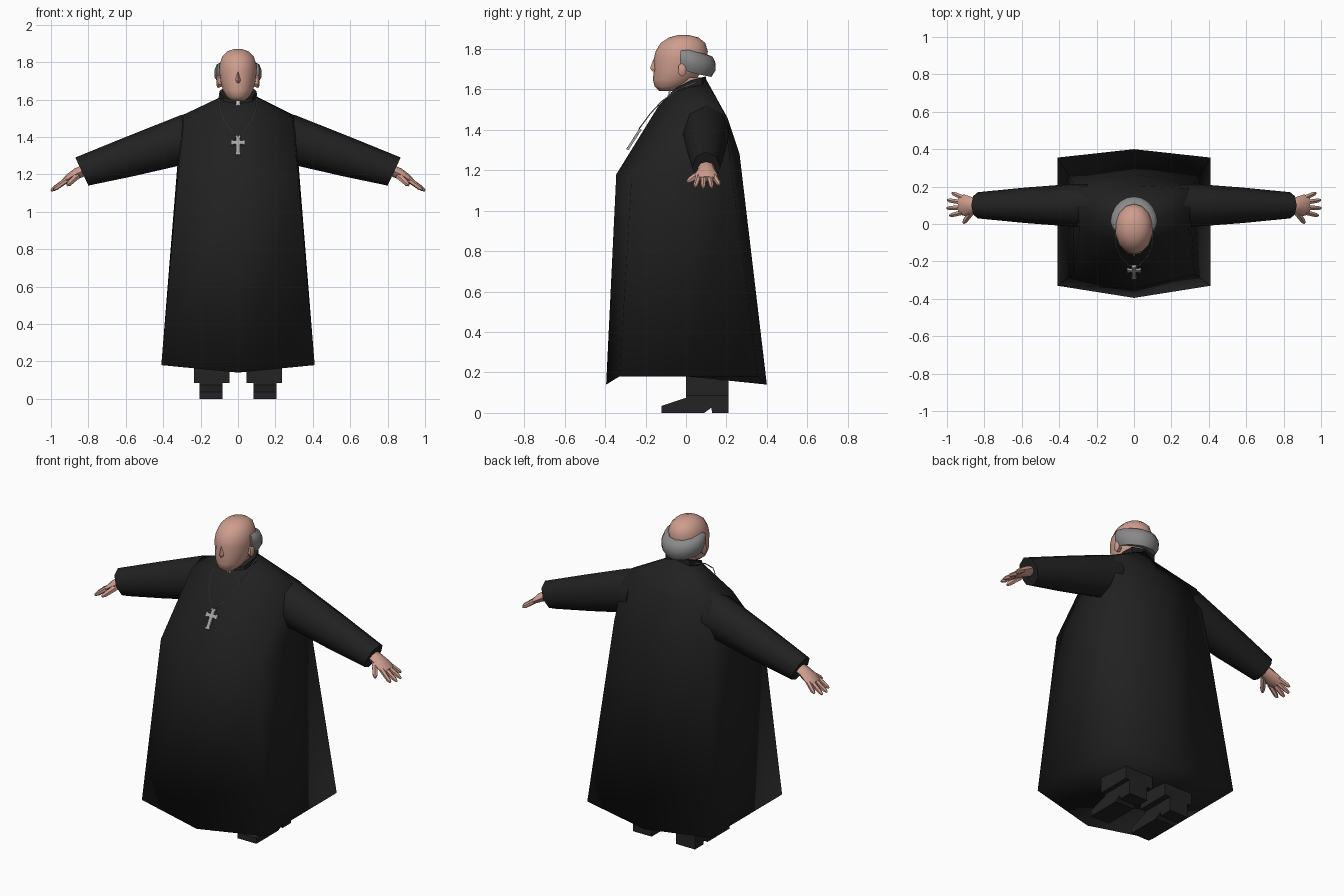
import bpy, bmesh, math
from mathutils import Vector as V

if "Cube" in bpy.data.objects:
    bpy.data.objects.remove(bpy.data.objects["Cube"])


def material(name, r, g, b):
    m = bpy.data.materials.new(name)
    m.diffuse_color = (r, g, b, 1)
    m.use_nodes = True
    m.node_tree.nodes["Principled BSDF"].inputs["Base Color"].default_value = m.diffuse_color
    return m


BLACK = material("robe black", 0.015, 0.015, 0.015)
SHOE = material("shoe black", 0.017, 0.017, 0.017)
SKIN = material("skin", 0.62, 0.34, 0.27)
GREY = material("hair grey", 0.25, 0.25, 0.25)
SILVER = material("silver", 0.38, 0.38, 0.38)
WHITE = material("collar white", 0.6, 0.6, 0.6)


def build(name, lofts, mat, angle=0, sx=1):
    """Skin each list of rings (closed, capped); sx=-1 mirrors in x."""
    bm = bmesh.new()
    for rings in lofts:
        vs = [[bm.verts.new((p[0] * sx, p[1], p[2])) for p in r] for r in rings]
        n = len(vs[0])
        for a, b in zip(vs, vs[1:]):
            for i in range(n):
                j = (i + 1) % n
                bm.faces.new((a[i], a[j], b[j], b[i]))
        bm.faces.new(vs[0])
        bm.faces.new(vs[-1])
    bmesh.ops.recalc_face_normals(bm, faces=bm.faces)
    me = bpy.data.meshes.new(name)
    bm.to_mesh(me)
    bm.free()
    me.materials.append(mat)
    ob = bpy.data.objects.new(name, me)
    bpy.context.collection.objects.link(ob)
    if angle:
        bpy.ops.object.select_all(action='DESELECT')
        ob.select_set(True)
        bpy.context.view_layer.objects.active = ob
        if angle >= 180:
            bpy.ops.object.shade_smooth()
        else:
            bpy.ops.object.shade_smooth_by_angle(angle=math.radians(angle))
    return ob


def ring(c, u, v, n):
    c, u, v = V(c), V(u), V(v)
    return [c + u * math.cos(2 * math.pi * i / n) + v * math.sin(2 * math.pi * i / n)
            for i in range(n)]


def finger(p0, p1, r0, r1):
    p0, p1 = V(p0), V(p1)
    d = (p1 - p0).normalized()
    side = d.cross(V((0, 0, 1))).normalized()
    up = side.cross(d)
    mid = p0.lerp(p1, 0.8)
    return [ring(p, up * r, side * r, 6) for p, r in ((p0, r0), (mid, (r0 + r1) / 2), (p1, r1 * 0.6))]


def box(c, hx, hy, hz):
    """hx, hy, hz: half-axis vectors."""
    c, hx, hy, hz = V(c), V(hx), V(hy), V(hz)
    return [[c + hx * a + hy * b + hz * s for a, b in ((-1, -1), (1, -1), (1, 1), (-1, 1))]
            for s in (-1, 1)]


def full(half):
    """Complete a half ring (front centre .. back centre) by mirroring in x."""
    return half + [(-x, y, z) for x, y, z in half[-2:0:-1]]


# Robe body: hem, belly, shoulders, neck
robe = [
    [(0, -.395, .14), (.41, -.33, .18), (.41, .01, .18), (.41, .355, .18), (0, .40, .14)],
    [(0, -.345, 1.18), (.325, -.27, 1.15), (.325, 0, 1.2), (.325, .22, 1.24), (0, .265, 1.28)],
    [(0, -.135, 1.52), (.29, -.03, 1.49), (.30, .09, 1.515), (.29, .19, 1.48), (0, .205, 1.46)],
    [(0, -.085, 1.575), (.08, -.05, 1.59), (.10, .02, 1.61), (.08, .08, 1.625), (0, .10, 1.65)],
]
body = build("robe", [[full(h) for h in robe]], BLACK, 180)

# Standing collar, higher at the back
collar = [
    [(0, -.085, 1.56), (.078, -.05, 1.58), (.10, .02, 1.60), (.08, .08, 1.62), (0, .10, 1.64)],
    [(0, -.075, 1.585), (.075, -.045, 1.61), (.10, .02, 1.645), (.08, .08, 1.66), (0, .098, 1.665)],
]
build("collar", [[full(h) for h in collar]], BLACK, 40)
build("collar_tab", [box((0, -.084, 1.575), (.012, 0, 0), (0, .004, 0), (0, .003, .018))], WHITE)

# Sleeves, hands, ears, trousers and shoes, on both sides
sleeve = [((.24, 1.535), (.26, 1.25), .115), ((.31, 1.515), (.32, 1.245), .115),
          ((.60, 1.40), (.56, 1.19), .095), ((.87, 1.29), (.80, 1.14), .07)]
shoe = [(-.12, 0), (-.12, .035), (0, .075), (0, .095), (.21, .095), (.21, 0),
        (.13, 0), (.125, .025), (.09, 0)]
for sx, side in ((1, "left"), (-1, "right")):
    rings = []
    for (tx, tz), (bx, bz), hy in sleeve:
        rings.append(ring(((tx + bx) / 2, .10, (tz + bz) / 2),
                          ((tx - bx) / 2, 0, (tz - bz) / 2), (0, hy, 0), 8))
    build(side + "_sleeve", [rings], BLACK, 60, sx)

    palm = [ring((x, y, z), V((.5, 0, .86)) * t, (0, w, 0), 8) for x, y, z, w, t in
            ((.80, .10, 1.23, .038, .030), (.86, .10, 1.205, .042, .030),
             (.905, .10, 1.178, .057, .024), (.935, .103, 1.158, .052, .014))]
    parts = [palm]
    for y0, tip in ((.062, (.985, .045, 1.118)), (.088, (1.0, .085, 1.112)),
                    (.115, (.998, .128, 1.114)), (.140, (.972, .166, 1.128))):
        parts.append(finger((.915, y0, 1.17), tip, .015, .010))
    parts.append(finger((.86, .075, 1.19), (.912, .005, 1.142), .019, .011))
    build(side + "_hand", parts, SKIN, 50, sx)

    ear = [ring((x, -.018, 1.70), (0, .002, .038 * s), (0, .022 * s, 0), 6)
           for x, s in ((.085, .8), (.108, 1), (.114, .7))]
    build(side + "_ear", [ear], SKIN, 40, sx)

    build(side + "_trouser", [box((.14, .105, .20), (.094, 0, 0), (0, .105, 0), (0, 0, .115))],
          SHOE, 0, sx)
    build(side + "_shoe", [[[(x, y, z) for y, z in shoe] for x in (.082, .207)]], SHOE, 0, sx)

# Head as stacked ovals: height, front, back, half width
head = [(1.593, -.132, -.06, .035), (1.615, -.155, 0, .062), (1.65, -.164, .05, .083),
        (1.70, -.158, .085, .096), (1.75, -.160, .105, .102), (1.79, -.150, .108, .100),
        (1.83, -.125, .095, .086), (1.857, -.085, .062, .060), (1.869, -.04, .015, .025)]
build("head", [[ring((0, (f + b) / 2, z), (0, (f - b) / 2, 0), (w, 0, 0), 14)
                for z, f, b, w in head]], SKIN, 60)
build("neck", [[ring((0, .01, z), (.065, 0, 0), (0, .068, 0), 10) for z in (1.50, 1.66)]], SKIN, 60)
build("nose", [[[(-w, -.150, z), (0, y, z), (w, -.150, z)] for w, y, z in
                ((.006, -.160, 1.752), (.016, -.178, 1.705), (.012, -.164, 1.688))]], SKIN)

# Horseshoe of hair round the back, dropping towards the nape
hair = []
for k in range(-6, 7):
    t = k / 6
    a = math.radians(105 * t)
    out = V((math.sin(a), math.cos(a), 0))
    size = .75 if abs(k) == 6 else 1
    zc = 1.718 + .038 * t * t
    hz = .056 * size
    section = []
    for r, z in ((.075, -.8), (.108, -1), (.125, -.45), (.127, .2), (.113, .8), (.085, 1)):
        r = r if abs(k) < 6 else min(r, .116)
        section.append((out.x * r, .005 + out.y * r * 1.12, zc + z * hz))
    hair.append(section)
build("hair", [hair], GREY, 60)

# Necklace chain
half = [(.098, .05, 1.635), (.102, -.04, 1.60), (.095, -.122, 1.54), (.070, -.177, 1.48),
        (.030, -.218, 1.425), (0, -.234, 1.403)]
pts = half + [(-x, y, z) for x, y, z in half[-2::-1]]
cu = bpy.data.curves.new("necklace_chain", 'CURVE')
cu.dimensions = '3D'
cu.bevel_depth = .0028
cu.bevel_resolution = 0
sp = cu.splines.new('POLY')
sp.points.add(len(pts) - 1)
for p, co in zip(sp.points, pts):
    p.co = (*co, 1)
cu.materials.append(SILVER)
bpy.context.collection.objects.link(bpy.data.objects.new("necklace_chain", cu))

# Cross pendant lying on the sloping chest
up, out, mid = V((0, .535, .845)), V((0, -.845, .535)), V((0, -.258, 1.353))
right = V((1, 0, 0))
cross = [box(mid, right * .010, out * .006, up * .058),
         box(mid + up * .018, right * .037, out * .006, up * .010)]
for c in (mid + up * .054, mid - up * .054):
    cross.append(box(c, right * .014, out * .007, up * .006))
for s in (-1, 1):
    cross.append(box(mid + up * .018 + right * .032 * s, right * .006, out * .007, up * .014))
build("cross_pendant", cross, SILVER)
